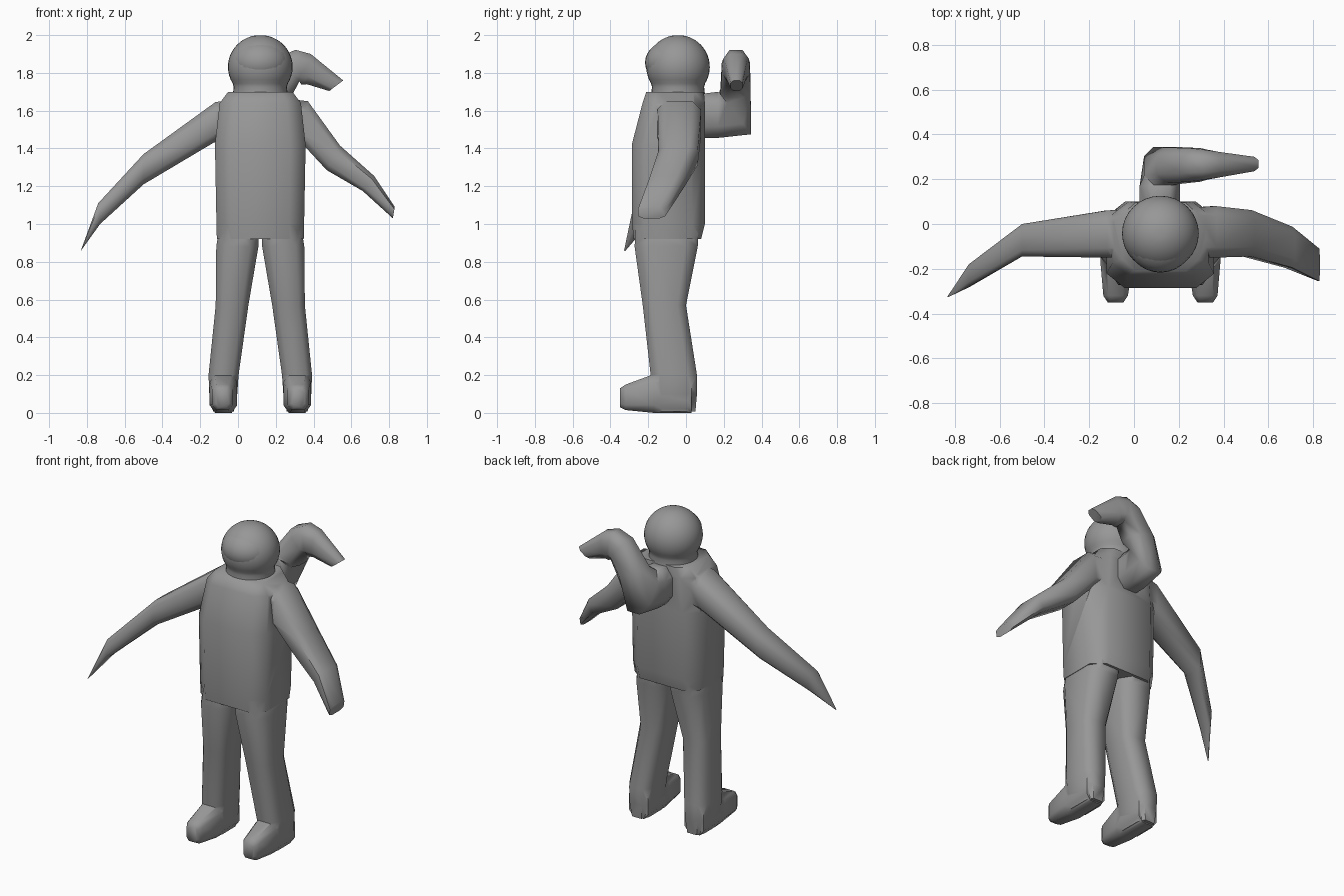
import bpy, bmesh, math
from mathutils import Vector

if "Cube" in bpy.data.objects:
    bpy.data.objects.remove(bpy.data.objects["Cube"])

CX = 0.118  # body midline

grey = bpy.data.materials.new("suit grey")
grey.diffuse_color = (0.31, 0.31, 0.31, 1)
grey.use_nodes = True
grey.node_tree.nodes["Principled BSDF"].inputs["Base Color"].default_value = grey.diffuse_color


def finish(name, bm):
    bmesh.ops.recalc_face_normals(bm, faces=bm.faces)
    me = bpy.data.meshes.new(name)
    bm.to_mesh(me)
    bm.free()
    me.materials.append(grey)
    ob = bpy.data.objects.new(name, me)
    bpy.context.collection.objects.link(ob)
    return ob


def loft(name, rings, k=0.6):
    """Skin chamfered rectangles, each given as (centre, half-axis u, half-axis v)."""
    bm = bmesh.new()
    corners = [(1, -k), (1, k), (k, 1), (-k, 1), (-1, k), (-1, -k), (-k, -1), (k, -1)]
    loops = []
    for c, u, v in rings:
        c, u, v = Vector(c), Vector(u), Vector(v)
        loops.append([bm.verts.new(c + u * a + v * b) for a, b in corners])
    for l0, l1 in zip(loops, loops[1:]):
        for i in range(8):
            j = (i + 1) % 8
            bm.faces.new((l0[i], l0[j], l1[j], l1[i]))
    bm.faces.new(loops[0])
    bm.faces.new(loops[-1])
    bmesh.ops.triangulate(bm, faces=[f for f in bm.faces if len(f.verts) == 4])
    return finish(name, bm)


def level(z, x0, x1, y0, y1):
    """Horizontal ring."""
    return ((x0 + x1) / 2, (y0 + y1) / 2, z), ((x1 - x0) / 2, 0, 0), (0, (y1 - y0) / 2, 0)


def upright(y, x0, x1, z0, z1):
    """Ring facing along y."""
    return ((x0 + x1) / 2, y, (z0 + z1) / 2), ((x1 - x0) / 2, 0, 0), (0, 0, (z1 - z0) / 2)


def limb(top, bottom, y0, y1):
    """Ring across a sideways limb, from its top and bottom points in xz."""
    (xt, zt), (xb, zb) = top, bottom
    return (((xt + xb) / 2, (y0 + y1) / 2, (zt + zb) / 2),
            ((xt - xb) / 2, 0, (zt - zb) / 2), (0, (y1 - y0) / 2, 0))


# torso
body = loft("body", [level(z, CX - w, CX + w, y0, y1) for z, w, y0, y1 in (
    (1.70, 0.170, -0.21, 0.095), (1.64, 0.215, -0.23, 0.10), (1.42, 0.240, -0.287, 0.10),
    (1.00, 0.232, -0.285, 0.10), (0.92, 0.230, -0.277, 0.08))], 0.66)

parts = []
# legs and feet, mirrored about the midline
for s, side in ((-1, "left"), (1, "right")):
    parts.append(loft(side + "_leg", [level(z, CX + s * a, CX + s * b, y0, y1) for z, a, b, y0, y1 in (
        (1.03, 0.004, 0.21, -0.265, 0.07), (0.88, 0.010, 0.233, -0.272, 0.062),
        (0.57, 0.063, 0.236, -0.229, 0.0), (0.20, 0.115, 0.274, -0.187, 0.058),
        (0.10, 0.122, 0.270, -0.18, 0.058), (0.007, 0.14, 0.25, -0.17, 0.05))]))
    parts.append(loft(side + "_foot", [upright(y, CX + s * a, CX + s * b, z0, z1) for y, a, b, z0, z1 in (
        (0.03, 0.13, 0.262, 0.0, 0.17), (-0.17, 0.122, 0.268, 0.0, 0.205),
        (-0.32, 0.145, 0.255, 0.015, 0.15), (-0.35, 0.165, 0.235, 0.03, 0.13))]))

# pointed arm
parts.append(loft("pointed_arm", [
    limb((0.03, 1.67), (0.03, 1.46), -0.15, 0.07),
    limb((-0.12, 1.645), (-0.13, 1.43), -0.15, 0.06),
    limb((-0.50, 1.37), (-0.50, 1.21), -0.145, 0.0),
    limb((-0.74, 1.11), (-0.73, 1.00), -0.28, -0.18),
    limb((-0.83, 0.865), (-0.832, 0.858), -0.327, -0.32)]))

# blunt arm
parts.append(loft("blunt_arm", [
    limb((0.21, 1.67), (0.21, 1.46), -0.15, 0.07),
    limb((0.37, 1.65), (0.345, 1.42), -0.15, 0.08),
    limb((0.54, 1.415), (0.47, 1.285), -0.145, 0.062),
    limb((0.72, 1.255), (0.66, 1.175), -0.195, -0.012),
    limb((0.83, 1.09), (0.82, 1.03), -0.255, -0.11)]))

# third arm growing from the back
parts.append(loft("back_arm", [
    ((0.115, 0.05, 1.570), (0.09, 0, 0), (0, 0, 0.115)),
    ((0.115, 0.17, 1.578), (0.09, 0, 0), (0, 0, 0.122)),
    ((0.130, 0.260, 1.585), (0.085, 0, 0), (0, -0.085, 0.11)),
    ((0.190, 0.262, 1.70), (0.09, 0, -0.03), (0, -0.08, 0)),
    ((0.270, 0.264, 1.82), (0.055, 0, -0.065), (0, -0.075, 0)),
    ((0.320, 0.265, 1.83), (0.015, 0, -0.092), (0, -0.067, 0)),
    ((0.375, 0.265, 1.82), (-0.01, 0, -0.08), (0, -0.057, 0)),
    ((0.520, 0.268, 1.732), (-0.037, 0, -0.028), (0, -0.032, 0))], 0.5))

# fuse the limbs into one skin
bpy.context.view_layer.objects.active = body
for p in parts:
    m = body.modifiers.new("fuse", 'BOOLEAN')
    m.operation, m.solver, m.object = 'UNION', 'EXACT', p
    bpy.ops.object.modifier_apply(modifier=m.name)
for p in parts:
    bpy.data.objects.remove(p, do_unlink=True)

# head with a straight neck, turned from a profile
bm = bmesh.new()
N, ZC, R = 32, 1.832, 0.168
profile = [(R * math.sin(t), ZC + R * math.cos(t)) for t in (math.radians(7.6 * i) for i in range(1, 17))]
profile += [(0.138, 1.725), (0.142, 1.69)]
rows = [[bm.verts.new((CX + r * 1.02 * math.cos(a), -0.042 + r * math.sin(a), z))
         for a in (2 * math.pi * i / N for i in range(N))] for r, z in profile]
for r0, r1 in zip(rows, rows[1:]):
    for i in range(N):
        j = (i + 1) % N
        bm.faces.new((r0[i], r0[j], r1[j], r1[i]))
bm.faces.new(rows[0])
bm.faces.new(rows[-1])
head = finish("head", bm)

# visor bulging slightly from the face
bm = bmesh.new()
bmesh.ops.create_uvsphere(bm, u_segments=32, v_segments=16, radius=1)
for v in bm.verts:
    v.co = Vector((CX + v.co.x * 0.157, -0.056 + v.co.y * 0.161, 1.855 + v.co.z * 0.125))
visor = finish("visor", bm)

for ob, angle in ((body, 62), (head, 40), (visor, 40)):
    bpy.ops.object.select_all(action='DESELECT')
    ob.select_set(True)
    bpy.context.view_layer.objects.active = ob
    bpy.ops.object.shade_smooth_by_angle(angle=math.radians(angle))
